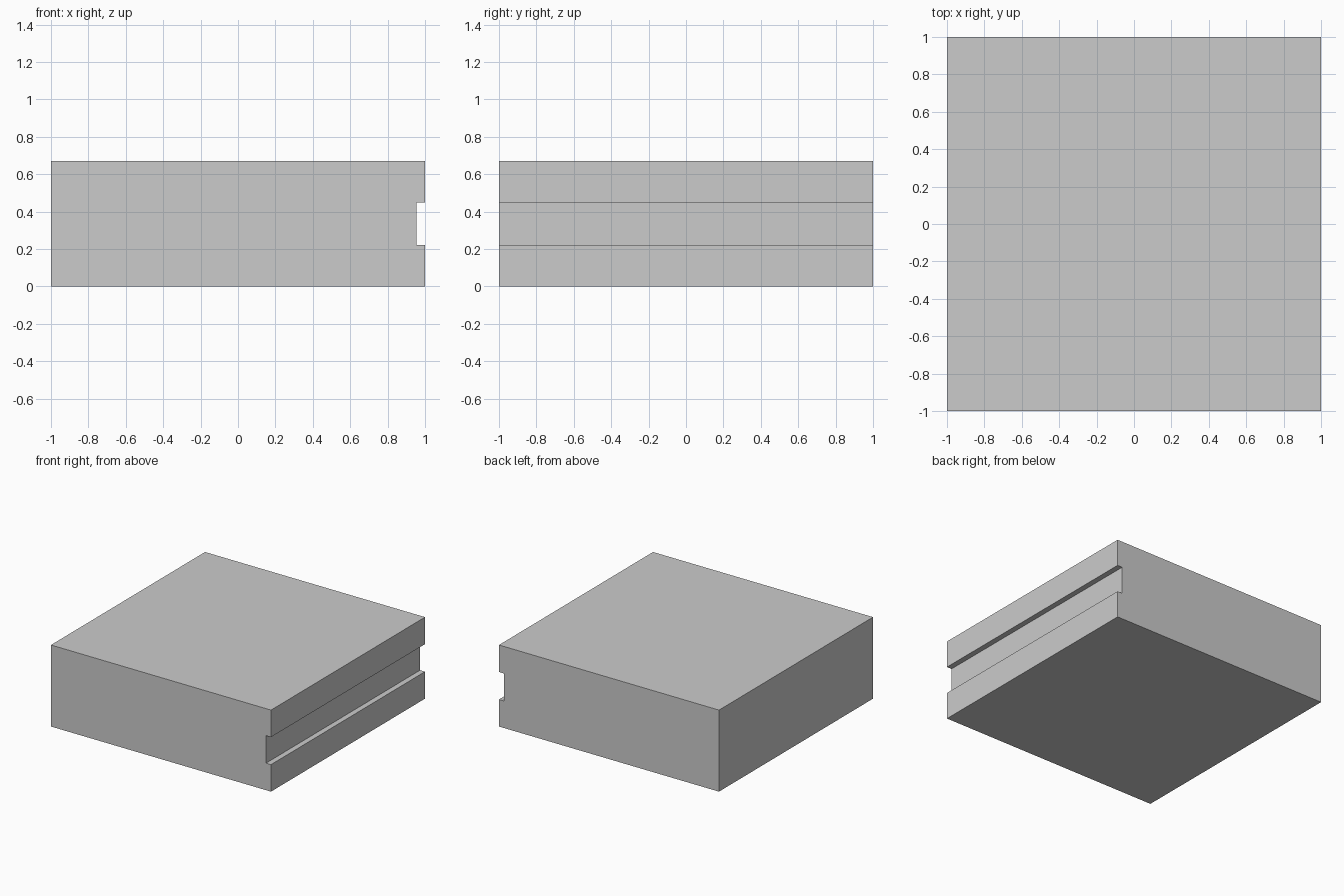
import bpy
import bmesh

if "Cube" in bpy.data.objects:
    bpy.data.objects.remove(bpy.data.objects["Cube"])

HEIGHT = 0.67
GROOVE_LOW, GROOVE_HIGH, GROOVE_X = 0.222, 0.448, 0.955

# Side profile (x, z) of a square block with a groove along its right face
profile = [(-1, 0), (1, 0), (1, GROOVE_LOW), (GROOVE_X, GROOVE_LOW),
           (GROOVE_X, GROOVE_HIGH), (1, GROOVE_HIGH), (1, HEIGHT), (-1, HEIGHT)]

# Extrude the profile from front to back
bm = bmesh.new()
front = bm.faces.new([bm.verts.new((x, -1, z)) for x, z in profile])
extruded = bmesh.ops.extrude_face_region(bm, geom=[front], use_keep_orig=True)
back_verts = [g for g in extruded["geom"] if isinstance(g, bmesh.types.BMVert)]
bmesh.ops.translate(bm, verts=back_verts, vec=(0, 2, 0))
bmesh.ops.recalc_face_normals(bm, faces=bm.faces)

mesh = bpy.data.meshes.new("grooved_block")
bm.to_mesh(mesh)
bm.free()
bpy.context.collection.objects.link(bpy.data.objects.new("grooved_block", mesh))
